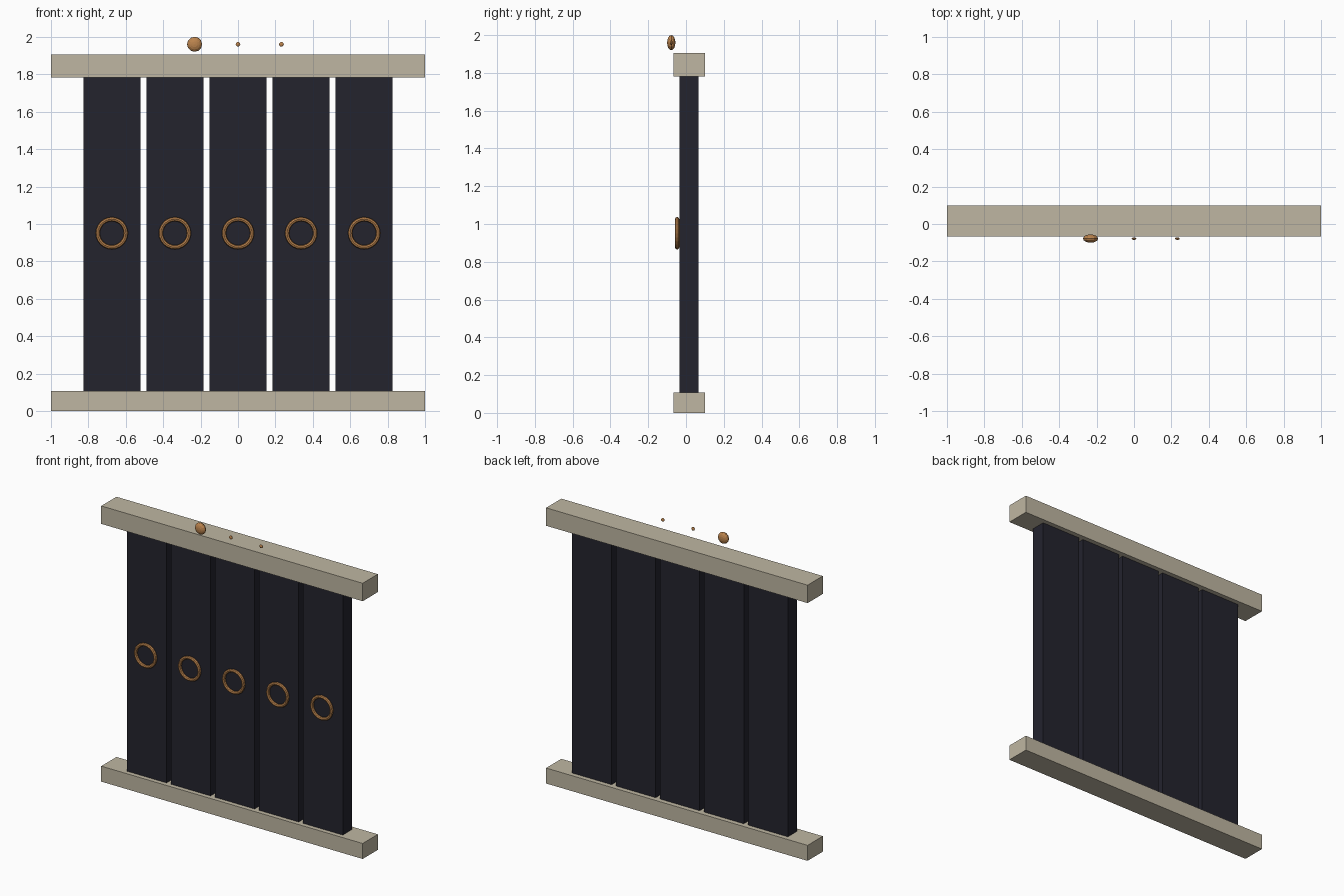
import bpy
import math

if "Cube" in bpy.data.objects:
    bpy.data.objects.remove(bpy.data.objects["Cube"])


def material(name, color):
    m = bpy.data.materials.new(name)
    m.diffuse_color = (*color, 1)
    m.use_nodes = True
    m.node_tree.nodes["Principled BSDF"].inputs["Base Color"].default_value = m.diffuse_color
    return m


STONE = material("pale stone", (0.52, 0.47, 0.36))
DARK = material("dark slate", (0.017, 0.017, 0.027))
BRONZE = material("bronze", (0.50, 0.23, 0.075))


def finish(name, mat):
    ob = bpy.context.object
    ob.name = name
    ob.data.materials.append(mat)
    return ob


def box(name, mat, x, y, z):
    """Box from (min, max) ranges on each axis."""
    bpy.ops.mesh.primitive_cube_add(size=1, location=[sum(r) / 2 for r in (x, y, z)])
    ob = finish(name, mat)
    ob.scale = [r[1] - r[0] for r in (x, y, z)]
    bpy.ops.object.transform_apply(location=False, rotation=False, scale=True)


# Top and bottom rails
box("bottom_rail", STONE, (-1, 1), (-0.066, 0.1), (0, 0.107))
box("top_rail", STONE, (-1, 1), (-0.066, 0.1), (1.782, 1.906))

# Five upright panels, each with a ring on its front face
for i in range(5):
    x = (i - 2) * 0.337
    box(f"panel_{i + 1}", DARK, (x - 0.152, x + 0.152), (-0.035, 0.067), (0.107, 1.782))
    bpy.ops.mesh.primitive_torus_add(
        major_segments=24, minor_segments=8, major_radius=0.075, minor_radius=0.0115,
        location=(x, -0.047, 0.951), rotation=(math.pi / 2, 0, 0))
    finish(f"ring_{i + 1}", BRONZE)

# Flattened studs above the top rail: one large, two small
for name, x, r in (("large_stud", -0.232, 0.040),
                   ("middle_stud", 0.0, 0.0125),
                   ("right_stud", 0.232, 0.0125)):
    bpy.ops.mesh.primitive_uv_sphere_add(
        segments=12, ring_count=8, radius=r,
        location=(x, -0.078, 1.960), rotation=(math.pi / 2, 0, 0))
    ob = finish(name, BRONZE)
    ob.scale = (1, 1, 0.55)
